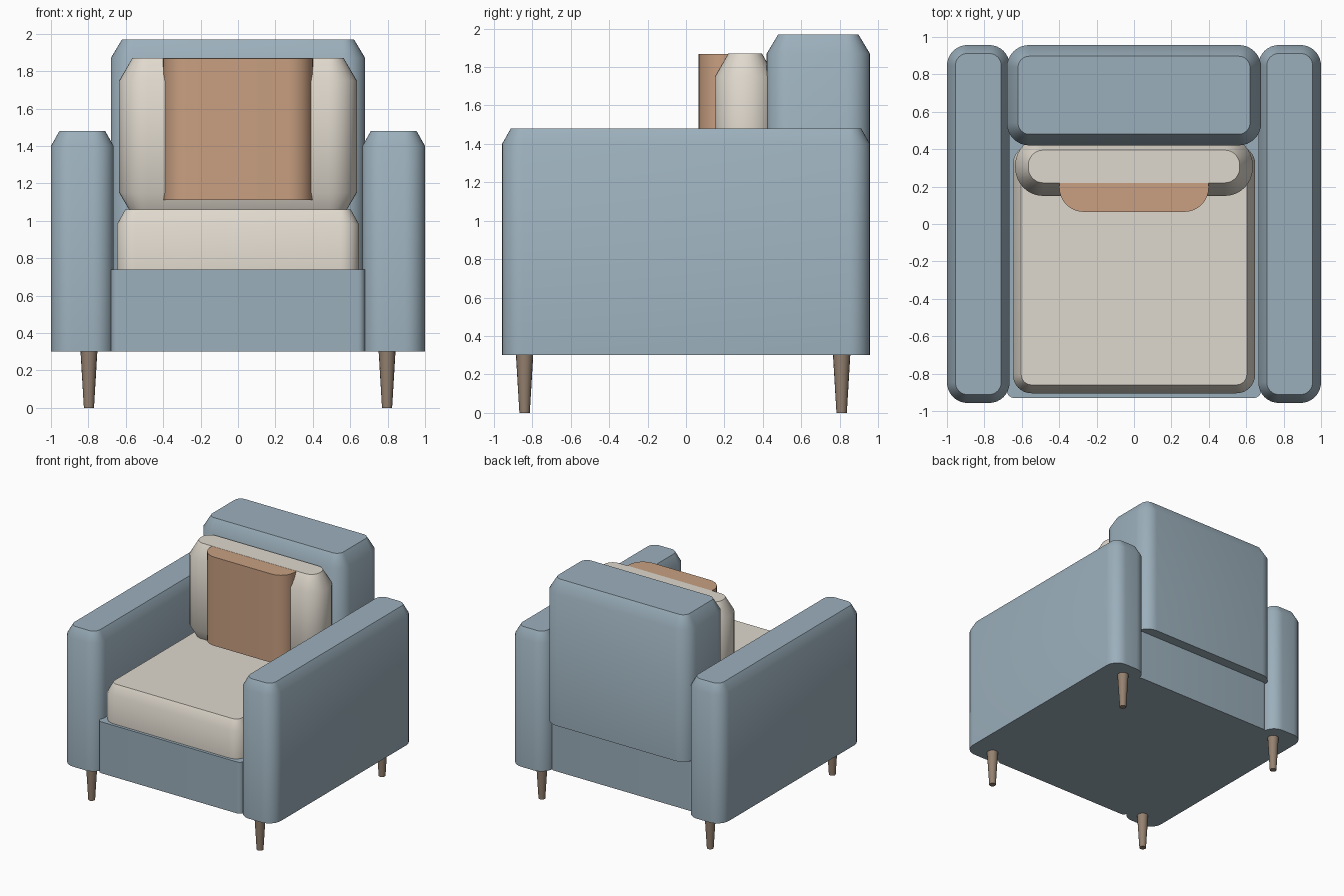
import bpy, bmesh, math

if "Cube" in bpy.data.objects:
    bpy.data.objects.remove(bpy.data.objects["Cube"])

def material(name, rgb):
    m = bpy.data.materials.new(name)
    m.diffuse_color = (*rgb, 1)
    m.use_nodes = True
    m.node_tree.nodes["Principled BSDF"].inputs["Base Color"].default_value = m.diffuse_color
    return m

BLUE = material("blue_fabric", (0.33, 0.43, 0.50))
CREAM = material("cream_fabric", (0.74, 0.69, 0.61))
TAN = material("tan_fabric", (0.58, 0.35, 0.22))
WOOD = material("wood", (0.30, 0.22, 0.16))

def finish(name, bm, mat):
    bmesh.ops.recalc_face_normals(bm, faces=bm.faces[:])
    me = bpy.data.meshes.new(name)
    bm.to_mesh(me)
    bm.free()
    ob = bpy.data.objects.new(name, me)
    bpy.context.collection.objects.link(ob)
    me.materials.append(mat)
    bpy.ops.object.select_all(action='DESELECT')
    ob.select_set(True)
    bpy.context.view_layer.objects.active = ob
    bpy.ops.object.shade_smooth_by_angle(angle=math.radians(36))
    return ob

def rounded_rect(x0, x1, y0, y1, r, n=8):
    pts = []
    corners = [(x1 - r, y1 - r), (x0 + r, y1 - r), (x0 + r, y0 + r), (x1 - r, y0 + r)]
    for q, (cx, cy) in enumerate(corners):
        for i in range(n + 1):
            a = (q + i / n) * math.pi / 2
            pts.append((cx + r * math.cos(a), cy + r * math.sin(a)))
    return pts

def slab(name, mat, x, y, r, levels):
    """Rounded upright block; levels are (z, inset) from bottom to top."""
    bm = bmesh.new()
    rings = []
    for z, d in levels:
        pts = rounded_rect(x[0] + d, x[1] - d, y[0] + d, y[1] - d, r - d)
        rings.append([bm.verts.new((px, py, z)) for px, py in pts])
    n = len(rings[0])
    for a, b in zip(rings, rings[1:]):
        for i in range(n):
            j = (i + 1) % n
            bm.faces.new((a[i], a[j], b[j], b[i]))
    bm.faces.new(rings[0])
    bm.faces.new(rings[-1])
    return finish(name, bm, mat)

# Frame
slab("base", BLUE, (-0.68, 0.68), (-0.93, 0.87), 0.04, [(0.30, 0), (0.74, 0)])
slab("backrest", BLUE, (-0.68, 0.68), (0.42, 0.957), 0.12,
     [(0.74, 0), (1.87, 0), (1.97, 0.06)])
for side, x in (("left", (-1, -0.665)), ("right", (0.665, 1))):
    slab(side + "_arm", BLUE, x, (-0.957, 0.957), 0.11,
         [(0.30, 0), (1.40, 0), (1.48, 0.045)])

# Cushions
slab("seat_cushion", CREAM, (-0.648, 0.648), (-0.905, 0.42), 0.10,
     [(0.74, 0), (0.98, 0), (1.06, 0.045)])
slab("back_cushion", CREAM, (-0.635, 0.635), (0.15, 0.465), 0.15,
     [(1.03, 0.07), (1.15, 0), (1.75, 0), (1.87, 0.07)])
slab("throw_pillow", TAN, (-0.40, 0.40), (0.065, 0.33), 0.13,
     [(1.11, 0), (1.869, 0)])

# Tapered legs
for yname, y in (("front", -0.84), ("back", 0.81)):
    for xname, x in (("left", -0.797), ("right", 0.797)):
        bm = bmesh.new()
        bmesh.ops.create_cone(bm, cap_ends=True, segments=16, radius1=0.027,
                              radius2=0.045, depth=0.30)
        bmesh.ops.translate(bm, verts=bm.verts[:], vec=(x, y, 0.15))
        finish(f"{yname}_{xname}_leg", bm, WOOD)
